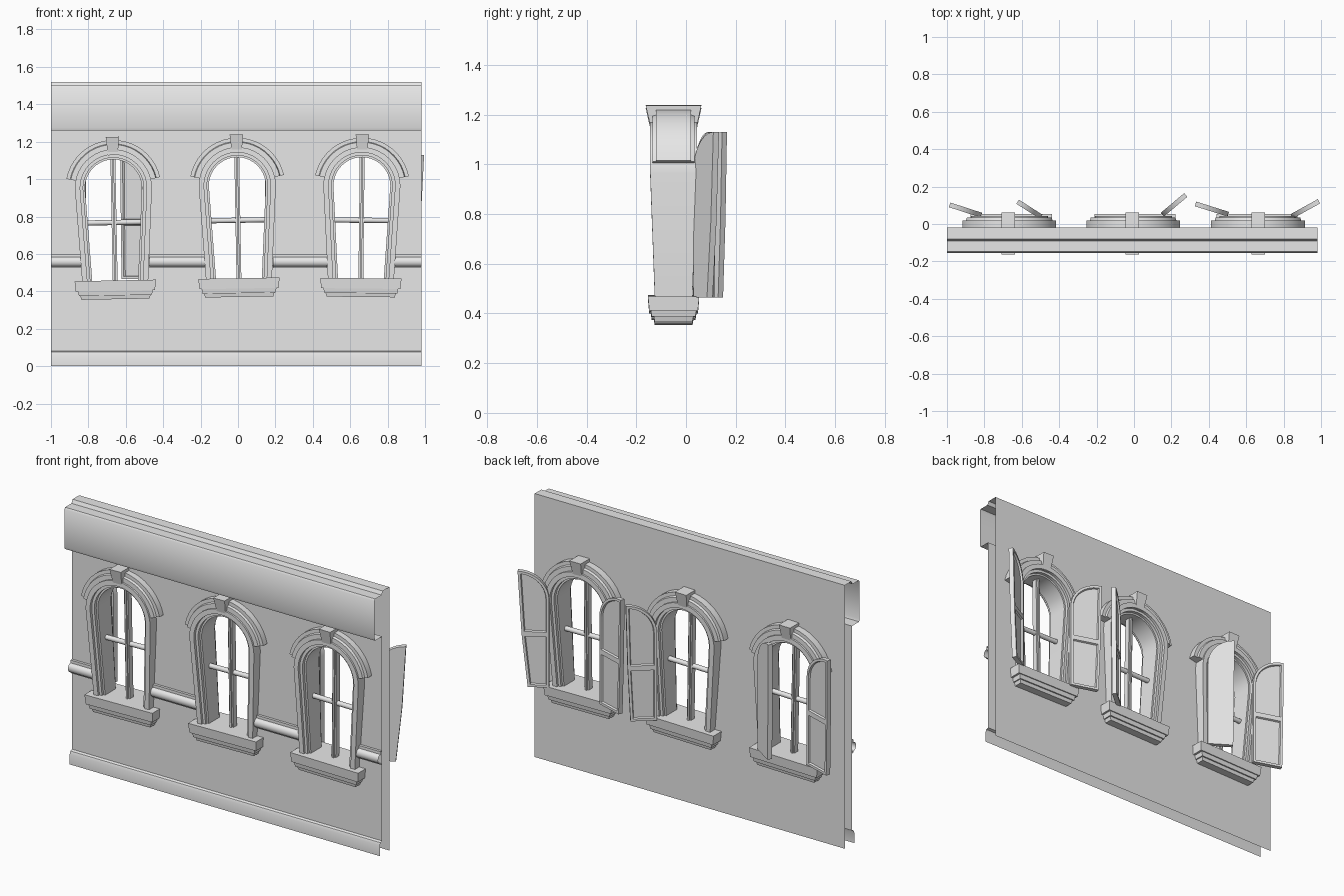
import bpy, bmesh, math
from mathutils import Matrix, Vector

cube = bpy.data.objects.get("Cube")
if cube:
    bpy.data.objects.remove(cube)

stone = bpy.data.materials.new("light_grey_stone")
stone.use_nodes = True
GREY = (0.8, 0.8, 0.8, 1)
stone.diffuse_color = GREY
stone.node_tree.nodes["Principled BSDF"].inputs["Base Color"].default_value = GREY

X0, X1 = -1.0, 0.98          # wall ends
FRONT, BACK = -0.085, -0.02  # wall sheets
MID = -0.05                  # depth centre of the windows
SILL, SPRING = 0.46, 0.965   # sill height and arch spring line
TAPER = 0.03                 # jambs narrow towards the sill
STEPS = 20


def finish(bm, name, matrix=None, closed=True):
    if closed:
        bmesh.ops.recalc_face_normals(bm, faces=bm.faces)
    mesh = bpy.data.meshes.new(name)
    if matrix:
        bm.transform(matrix)
    bm.to_mesh(mesh)
    bm.free()
    mesh.materials.append(stone)
    ob = bpy.data.objects.new(name, mesh)
    bpy.context.collection.objects.link(ob)
    bpy.ops.object.select_all(action='DESELECT')
    ob.select_set(True)
    bpy.context.view_layer.objects.active = ob
    bpy.ops.object.shade_smooth_by_angle(angle=math.radians(35))
    return ob


def arch_path(r):
    """Points (x, z) of a round-headed opening from right foot to left foot."""
    arc = [(r * math.cos(math.pi * i / STEPS), SPRING + r * math.sin(math.pi * i / STEPS))
           for i in range(STEPS + 1)]
    return [(r - TAPER, SILL)] + arc + [(TAPER - r, SILL)]


def hood_path(r, start=12):
    angles = [math.radians(start + (180 - 2 * start) * i / STEPS) for i in range(STEPS + 1)]
    return [(r * math.cos(a), SPRING + r * math.sin(a)) for a in angles]


def sweep(name, path, profile, matrix):
    """Sweep a symmetric (radius, half depth) profile along an arch."""
    bm = bmesh.new()
    section = profile + [(r, -d) for r, d in reversed(profile)]
    rows = []
    for r, d in section:
        row = []
        for x, z in path(r):
            shrink = 1 - 0.2 * max(0, SPRING - z) / (SPRING - SILL)
            row.append(bm.verts.new((x, MID + d * shrink, z)))
        rows.append(row)
    for a, b in zip(rows, rows[1:] + rows[:1]):
        for i in range(len(a) - 1):
            bm.faces.new((a[i], a[i + 1], b[i + 1], b[i]))
    for end in (0, -1):
        bm.faces.new([row[end] for row in rows])
    return finish(bm, name, matrix)


def block(name, z0, z1, low, high, matrix):
    """Tapered block; low and high are (half width, half depth)."""
    bm = bmesh.new()
    bmesh.ops.create_cube(bm, size=2)
    for v in bm.verts:
        w, d = high if v.co.z > 0 else low
        v.co = (v.co.x * w, MID + v.co.y * d, z1 if v.co.z > 0 else z0)
    return finish(bm, name, matrix)


def ribbon(name, profile, x0, x1):
    """Open strip along x from a (y, z) profile listed downwards."""
    bm = bmesh.new()
    a = [bm.verts.new((x0, y, z)) for y, z in profile]
    b = [bm.verts.new((x1, y, z)) for y, z in profile]
    for i in range(len(a) - 1):
        bm.faces.new((a[i], a[i + 1], b[i + 1], b[i]))
    return finish(bm, name, closed=False)


def wall_sheet(name, y, z0, z1, facing):
    """Flat sheet with the window openings left out."""
    bm = bmesh.new()
    loops = [[Vector((x, y, z)) for x, z in ((X0, z0), (X1, z0), (X1, z1), (X0, z1))]]
    for m in window_frames:
        loop = [m @ Vector((x, y, z)) for x, z in arch_path(0.18)]
        for p in loop:
            p.y = y
        loops.append(loop)
    for loop in loops:
        vs = [bm.verts.new(p) for p in loop]
        for a, b in zip(vs, vs[1:] + vs[:1]):
            bm.edges.new((a, b))
    bmesh.ops.triangle_fill(bm, edges=bm.edges[:], use_beauty=True)
    bm.normal_update()
    for f in bm.faces:
        if f.normal.y * facing < 0:
            f.normal_flip()
    return finish(bm, name, closed=False)


def shutter(name, hinge, free, side, narrow):
    """Half-arch leaf: plain outside, two sunk panels inside."""
    hinge, free = Vector((*hinge, 0)), Vector((*free, 0))
    w = (free - hinge).length
    u = (free - hinge) / w
    n = Vector((-u.y, u.x, 0)) * side
    bottom, rail, spring, rise, thick = 0.465, 0.77, 0.97, 0.16, 0.026
    arc = [(w - w * math.cos(t), spring + rise * math.sin(t))
           for t in [math.pi / 2 * i / 10 for i in range(11)]]
    bm = bmesh.new()

    def vert(a, z):
        a *= narrow + (1 - narrow) * min(1, (z - bottom) / (spring - bottom))
        return bm.verts.new(hinge + u * a + Vector((0, 0, z)))

    bl, br, ml, mr = vert(0, bottom), vert(w, bottom), vert(0, rail), vert(w, rail)
    panels = [bm.faces.new((bl, br, mr, ml)),
              bm.faces.new([ml, mr] + [vert(a, z) for a, z in reversed(arc)])]
    grown = bmesh.ops.extrude_face_region(bm, geom=panels, use_keep_orig=True)["geom"]
    inner = [g for g in grown if isinstance(g, bmesh.types.BMFace)]
    bmesh.ops.translate(bm, vec=n * thick,
                        verts=[g for g in grown if isinstance(g, bmesh.types.BMVert)])
    bmesh.ops.recalc_face_normals(bm, faces=bm.faces)
    bmesh.ops.inset_individual(bm, faces=inner, thickness=0.014, use_even_offset=True)
    bmesh.ops.inset_individual(bm, faces=inner, thickness=0.004, depth=-0.01,
                               use_even_offset=True)
    return finish(bm, name)


# Slightly crooked placement of each window: x, z shift, roll in degrees
window_frames = []
for x, dz, roll in ((-0.662, -0.012, -1.1), (0, 0, -1.0), (0.66, 0, 0.6)):
    pivot = Matrix.Translation((0, 0, 0.75))
    window_frames.append(Matrix.Translation((x, 0, dz)) @ pivot
                         @ Matrix.Rotation(math.radians(roll), 4, 'Y') @ pivot.inverted())

# Windows
for label, m in zip(("right", "middle", "left"), window_frames):
    sweep(label + "_window_frame", arch_path,
          [(0.152, 0.06), (0.162, 0.06), (0.162, 0.078), (0.178, 0.078),
           (0.178, 0.094), (0.206, 0.094)], m)
    sweep(label + "_hood_moulding", hood_path,
          [(0.2, 0.084), (0.232, 0.084), (0.236, 0.07), (0.256, 0.07)], m)
    block(label + "_keystone", 1.14, 1.238, (0.026, 0.09), (0.036, 0.112), m)
    block(label + "_sill_top", 0.415, 0.47, (0.212, 0.098), (0.217, 0.103), m)
    block(label + "_sill_middle", 0.39, 0.415, (0.195, 0.088), (0.2, 0.092), m)
    block(label + "_sill_bottom", 0.37, 0.39, (0.182, 0.076), (0.188, 0.08), m)
    block(label + "_mullion", SILL, 1.125, (0.013, 0.016), (0.013, 0.016), m)
    block(label + "_mullion_fin", SILL, 1.125, (0.005, 0.025), (0.005, 0.025), m)
    bar = bmesh.new()
    bmesh.ops.create_cone(bar, cap_ends=True, segments=12, radius1=0.014, radius2=0.014,
                          depth=0.31, matrix=Matrix.Translation((0, MID, 0.78))
                          @ Matrix.Rotation(math.pi / 2, 4, 'Y'))
    finish(bar, label + "_crossbar", m)

# Wall sheets, open at the ends and underneath
wall_sheet("front_wall", FRONT, 0.08, 1.26, -1)
wall_sheet("back_wall", BACK, 0, 1.52, 1)

# Cornice and plinth
ribbon("cornice", [(BACK, 1.52), (-0.08, 1.52), (-0.09, 1.5), (-0.148, 1.5), (-0.155, 1.49),
                   (-0.155, 1.275), (-0.15, 1.26), (FRONT, 1.26)], X0, X1)
ribbon("plinth", [(FRONT, 0.08), (-0.1, 0.075), (-0.106, 0.06), (-0.106, 0)], X0, X1)

# Band course between the windows
half_round = [(-0.1 - 0.022 * math.sin(t), 0.558 + 0.026 * math.cos(t))
              for t in [math.pi * i / 8 for i in range(9)]]
band = [(FRONT, 0.6), (-0.1, 0.6)] + half_round + [(-0.1, 0.525), (FRONT, 0.525)]
centres = [m.translation.x for m in window_frames]
starts = [X0] + [c + 0.175 for c in centres]
ends = [c - 0.175 for c in centres] + [X1]
for i, (a, b) in enumerate(zip(starts, ends)):
    ribbon("band_course_%d" % (i + 1), band, a, b)

# Shutters at the back
shutter("right_window_open_shutter", (-0.82, 0.035), (-0.99, 0.09), -1, 0.95)
shutter("right_window_ajar_shutter", (-0.49, 0.05), (-0.615, 0.13), 1, 0.95)
shutter("middle_window_shutter", (0.16, 0.04), (0.285, 0.145), 1, 0.85)
shutter("left_window_inner_shutter", (0.5, 0.04), (0.325, 0.095), -1, 0.9)
shutter("left_window_outer_shutter", (0.85, 0.03), (0.995, 0.11), 1, 0.68)
